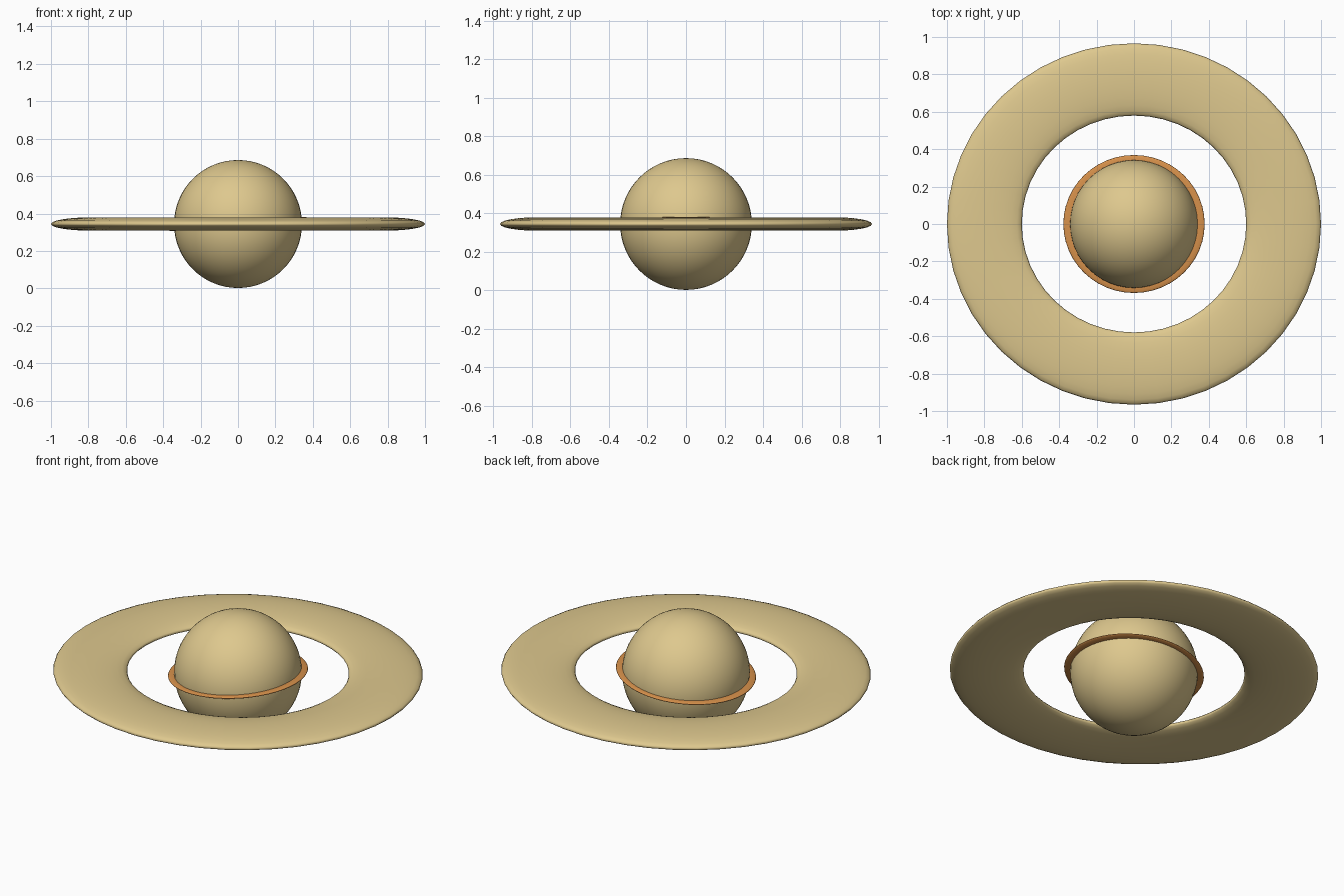
import bpy, math

if "Cube" in bpy.data.objects:
    bpy.data.objects.remove(bpy.data.objects["Cube"])

ZC = 0.344   # height of the planet centre


def material(name, rgb):
    m = bpy.data.materials.new(name)
    m.diffuse_color = (*rgb, 1)
    m.use_nodes = True
    m.node_tree.nodes["Principled BSDF"].inputs["Base Color"].default_value = m.diffuse_color
    return m


tan = material("sand tan", (0.73, 0.578, 0.27))
orange = material("warm orange", (0.672, 0.279, 0.069))


def flat_ring(name, inner, outer, half_height, y_scale, tilt, mat, segments):
    """Ring with a flattened elliptical cross-section, tilted about y."""
    sides = 24
    mid, half = (inner + outer) / 2, (outer - inner) / 2
    verts, faces = [], []
    for i in range(segments):
        a = 2 * math.pi * i / segments
        for j in range(sides):
            b = 2 * math.pi * j / sides
            r = mid + half * math.cos(b)
            verts.append((r * math.cos(a), r * math.sin(a) * y_scale, half_height * math.sin(b)))
            i2, j2 = (i + 1) % segments, (j + 1) % sides
            faces.append((i * sides + j, i2 * sides + j, i2 * sides + j2, i * sides + j2))
    me = bpy.data.meshes.new(name)
    me.from_pydata(verts, [], faces)
    me.materials.append(mat)
    me.shade_smooth()
    ob = bpy.data.objects.new(name, me)
    ob.location.z = ZC
    ob.rotation_euler.y = tilt
    bpy.context.collection.objects.link(ob)
    return ob


# Planet body
bpy.ops.mesh.primitive_uv_sphere_add(segments=48, ring_count=32, radius=0.342, location=(0, 0, ZC))
planet = bpy.context.object
planet.name = "planet"
planet.data.materials.append(tan)
planet.data.shade_smooth()

# Wide outer ring and thin tilted band hugging the planet
flat_ring("outer_ring", 0.6, 1.0, 0.035, 0.966, 0, tan, 48)
flat_ring("inner_band", 0.30, 0.379, 0.008, 0.973, -math.radians(4.8), orange, 48)
